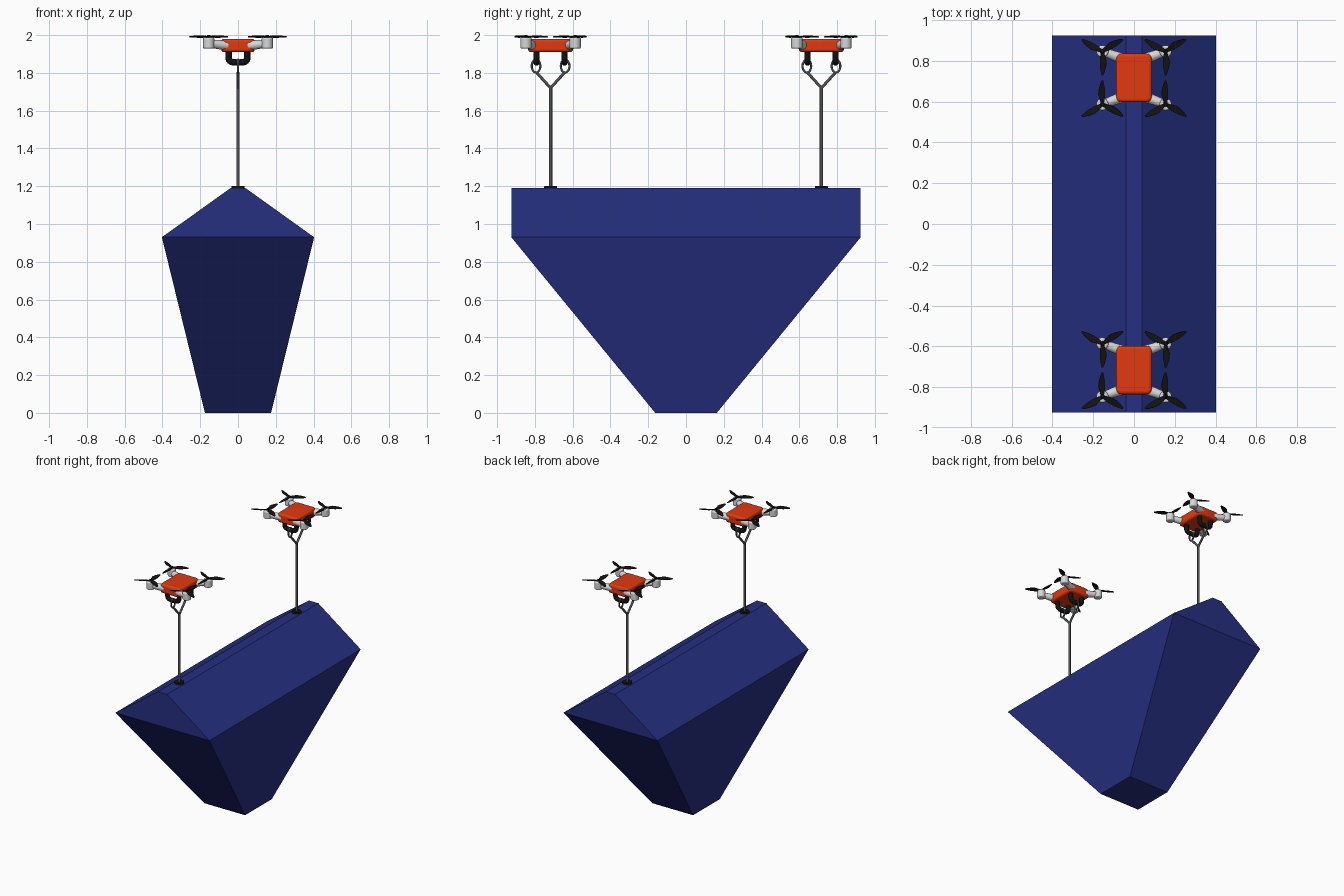
import bpy, bmesh, math
from mathutils import Vector, Matrix

if "Cube" in bpy.data.objects:
    bpy.data.objects.remove(bpy.data.objects["Cube"], do_unlink=True)


def material(name, r, g, b):
    m = bpy.data.materials.new(name)
    m.use_nodes = True
    m.diffuse_color = (r, g, b, 1)
    m.node_tree.nodes["Principled BSDF"].inputs["Base Color"].default_value = (r, g, b, 1)
    return m


NAVY = material("navy blue", 0.019, 0.029, 0.22)
ORANGE = material("orange red", 0.75, 0.042, 0.005)
GREY = material("cable grey", 0.085, 0.085, 0.085)
WHITE = material("off white", 0.68, 0.68, 0.68)
BLACK = material("black", 0.006, 0.006, 0.006)


def finish(name, bm, mat, smooth=True, bevel=0, segments=3):
    bmesh.ops.recalc_face_normals(bm, faces=bm.faces)
    me = bpy.data.meshes.new(name)
    bm.to_mesh(me)
    bm.free()
    ob = bpy.data.objects.new(name, me)
    bpy.context.collection.objects.link(ob)
    me.materials.append(mat)
    if bevel:
        mod = ob.modifiers.new("rounding", "BEVEL")
        mod.width, mod.segments = bevel, segments
    if smooth:
        bpy.ops.object.select_all(action="DESELECT")
        ob.select_set(True)
        bpy.context.view_layer.objects.active = ob
        bpy.ops.object.shade_smooth_by_angle(angle=math.radians(40))
    return ob


def rod(name, a, b, r1, r2, mat, bevel=0, sides=16):
    a, b = Vector(a), Vector(b)
    turn = (b - a).to_track_quat("Z", "Y").to_matrix().to_4x4()
    bm = bmesh.new()
    bmesh.ops.create_cone(bm, cap_ends=True, segments=sides, radius1=r1, radius2=r2,
                          depth=(b - a).length, matrix=Matrix.Translation((a + b) / 2) @ turn)
    return finish(name, bm, mat, bevel=bevel)


def tube(name, points, radius, mat, closed=False):
    cu = bpy.data.curves.new(name, "CURVE")
    cu.dimensions = "3D"
    cu.bevel_depth, cu.bevel_resolution, cu.use_fill_caps = radius, 3, True
    sp = cu.splines.new("POLY")
    sp.points.add(len(points) - 1)
    for p, co in zip(sp.points, points):
        p.co = (*co, 1)
    sp.use_cyclic_u = closed
    sp.use_smooth = True
    cu.materials.append(mat)
    ob = bpy.data.objects.new(name, cu)
    bpy.context.collection.objects.link(ob)
    return ob


# Faceted hull: three stacked rectangles (half width, half length, height)
bm = bmesh.new()
rings = [[bm.verts.new((sx * w, sy * l, z)) for sx, sy in ((-1, -1), (1, -1), (1, 1), (-1, 1))]
         for w, l, z in ((0.175, 0.163, 0), (0.403, 0.925, 0.93), (0.04, 0.925, 1.19))]
bm.faces.new(rings[0])
bm.faces.new(rings[-1])
for low, high in zip(rings, rings[1:]):
    for i in range(4):
        j = (i + 1) % 4
        bm.faces.new((low[i], low[j], high[j], high[i]))
finish("hull", bm, NAVY, smooth=False)

# Propeller blade outline: distance from hub, leading edge, trailing edge
BLADE = [(0.0, 0.007, -0.007), (0.025, 0.012, -0.011), (0.05, 0.02, -0.013),
         (0.075, 0.017, -0.012), (0.1, 0.01, -0.008), (0.117, 0.003, -0.004)]


def propeller(name, x, y, heading):
    bm = bmesh.new()
    for k in range(3):
        rot = Matrix.Rotation(heading + k * math.tau / 3, 3, "Z")
        rows = []
        for d, lead, trail in BLADE:
            rows.append([bm.verts.new(Vector((x, y, 1.993)) + rot @ Vector((d, e, e * 0.25)))
                         for e in (lead, trail)])
        for p, q in zip(rows, rows[1:]):
            bm.faces.new((p[0], p[1], q[1], q[0]))
    ob = finish(name, bm, BLACK, smooth=False)
    ob.modifiers.new("thickness", "SOLIDIFY").thickness = 0.004
    rod(name + "_hub", (x, y, 1.985), (x, y, 2.0), 0.012, 0.008, BLACK)


def drone(tag, cy):
    # Rounded body
    bm = bmesh.new()
    bmesh.ops.create_cube(bm, size=1, matrix=Matrix.Translation((0, cy, 1.945))
                          @ Matrix.Diagonal((0.176, 0.238, 0.07, 1)))
    upright = [e for e in bm.edges if abs(e.verts[0].co.z - e.verts[1].co.z) > 0.05]
    bmesh.ops.bevel(bm, geom=upright, offset=0.025, segments=4, profile=0.5, affect="EDGES")
    finish(tag + "_drone_body", bm, ORANGE, bevel=0.014)

    # Four arms, motors and propellers
    for sx in (-1, 1):
        for sy in (-1, 1):
            part = f"{tag}_{'left' if sx > 0 else 'right'}_{'rear' if sy > 0 else 'fore'}"
            mx, my = sx * 0.155, cy + sy * 0.13
            rod(part + "_arm", (sx * 0.06, cy + sy * 0.095, 1.945), (mx, my, 1.955),
                0.027, 0.02, WHITE)
            rod(part + "_motor", (mx, my, 1.928), (mx, my, 1.988), 0.03, 0.03, WHITE, bevel=0.008)
            propeller(part + "_propeller", mx, my, -sy * math.pi / 2)

    # Carrying handles, cable loops and forked strands
    for sy in (-1, 1):
        part = f"{tag}_{'rear' if sy > 0 else 'fore'}"
        hy = cy + sy * 0.074
        arc = [(0.05 * math.copysign(abs(math.cos(t)) ** 0.6, math.cos(t)), hy,
                1.89 - 0.035 * math.sin(t) ** 0.6)
               for t in (math.pi * (0.001 + 0.998 * i / 14) for i in range(15))]
        tube(part + "_handle", [(0.05, hy, 1.925)] + arc + [(-0.05, hy, 1.925)], 0.017, BLACK)
        loop = [(0, hy + sy * 0.003 + 0.023 * math.cos(t), 1.836 + 0.034 * math.sin(t))
                for t in (math.tau * i / 20 for i in range(20))]
        tube(part + "_cable_loop", loop, 0.006, GREY, closed=True)
        tube(part + "_cable_fork", [(0, hy, 1.802), (0, cy, 1.72)], 0.008, GREY)

    # Main cable and its mount on the hull
    rod(tag + "_cable", (0, cy, 1.19), (0, cy, 1.724), 0.009, 0.009, GREY)
    rod(tag + "_cable_mount", (0, cy, 1.185), (0, cy, 1.201), 0.035, 0.033, BLACK, sides=24)


drone("front", -0.717)
drone("back", 0.717)
